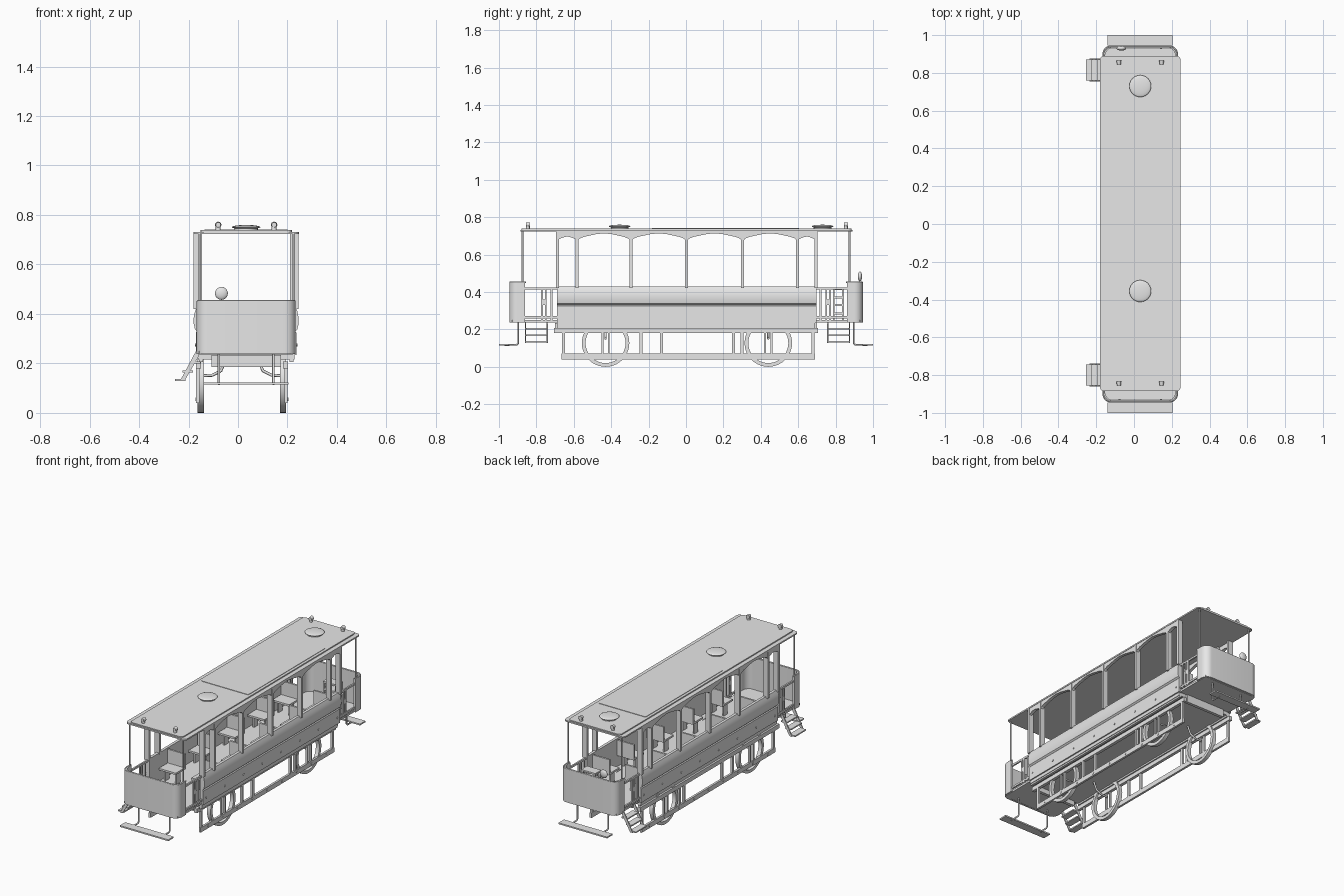
import bpy, bmesh, math
from mathutils import Vector, Matrix

old = bpy.data.objects.get("Cube")
if old:
    bpy.data.objects.remove(old, do_unlink=True)

CX = 0.033       # centre line of the car body
TRUCK = -0.017   # running gear offset from that line
SIDES = (-1, 1)

paint = bpy.data.materials.new("light_grey")
paint.use_nodes = True
GREY = (0.8, 0.8, 0.8, 1)
paint.diffuse_color = GREY
paint.node_tree.nodes["Principled BSDF"].inputs["Base Color"].default_value = GREY


def finish(name, bm, smooth=False):
    bmesh.ops.recalc_face_normals(bm, faces=bm.faces[:])
    me = bpy.data.meshes.new(name)
    bm.to_mesh(me)
    bm.free()
    me.materials.append(paint)
    ob = bpy.data.objects.new(name, me)
    bpy.context.collection.objects.link(ob)
    if smooth:
        bpy.ops.object.select_all(action="DESELECT")
        ob.select_set(True)
        bpy.context.view_layer.objects.active = ob
        bpy.ops.object.shade_smooth_by_angle(angle=math.radians(35))
    return ob


def add_box(bm, x, y, z):
    """Box from three (low, high) ranges, x relative to the centre line."""
    size = [r[1] - r[0] for r in (x, y, z)]
    mid = Vector([sum(r) / 2 for r in (x, y, z)]) + Vector((CX, 0, 0))
    bmesh.ops.create_cube(bm, size=1, matrix=Matrix.Translation(mid) @ Matrix.Diagonal((*size, 1)))


def boxes(name, items):
    bm = bmesh.new()
    for item in items:
        add_box(bm, *item)
    return finish(name, bm)


def span(mid, half):
    return (mid - half, mid + half)


def add_prism(bm, pts, place, a, b):
    """Extrude a 2D outline between a and b; place maps (u, v, depth) to xyz."""
    lo = [bm.verts.new(place(u, v, a)) for u, v in pts]
    hi = [bm.verts.new(place(u, v, b)) for u, v in pts]
    bm.faces.new(lo)
    bm.faces.new(hi)
    for i in range(len(pts)):
        j = (i + 1) % len(pts)
        bm.faces.new((lo[i], lo[j], hi[j], hi[i]))


def along_y(u, v, d):
    return (CX + u, d, v)


def along_x(u, v, d):
    return (CX + d, u, v)


def along_z(u, v, d):
    return (CX + u, v, d)


def rounded(half_x, y0, y1, r):
    """Plan outline of a rectangle with rounded corners."""
    pts = []
    for k, (sx, y) in enumerate(((1, y1 - r), (-1, y1 - r), (-1, y0 + r), (1, y0 + r))):
        for i in range(5):
            a = math.pi / 2 * (k + i / 4)
            pts.append((sx * (half_x - r) + r * math.cos(a), y + r * math.sin(a)))
    return pts


def add_cyl(bm, centre, r, depth, axis="Z", r2=None, seg=24):
    rot = {"X": Matrix.Rotation(math.pi / 2, 4, "Y"), "Y": Matrix.Rotation(math.pi / 2, 4, "X"),
           "Z": Matrix.Identity(4)}[axis]
    pos = Matrix.Translation((CX + centre[0], centre[1], centre[2]))
    bmesh.ops.create_cone(bm, cap_ends=True, segments=seg, radius1=r,
                          radius2=r if r2 is None else r2, depth=depth, matrix=pos @ rot)


def add_ball(bm, centre, r, scale):
    pos = Matrix.Translation((CX + centre[0], centre[1], centre[2]))
    bmesh.ops.create_uvsphere(bm, u_segments=24, v_segments=12, radius=r,
                              matrix=pos @ Matrix.Diagonal((*scale, 1)))


def tube(name, pts, r):
    cu = bpy.data.curves.new(name, "CURVE")
    cu.dimensions = "3D"
    cu.bevel_depth = r
    cu.bevel_resolution = 2
    cu.use_fill_caps = True
    sp = cu.splines.new("POLY")
    sp.points.add(len(pts) - 1)
    for p, co in zip(sp.points, pts):
        p.co = (CX + co[0], co[1], co[2], 1)
    cu.materials.append(paint)
    ob = bpy.data.objects.new(name, cu)
    bpy.context.collection.objects.link(ob)


# Floor of the saloon and of both platforms
boxes("floor", [((-0.195, 0.195), (-0.69, 0.69), (0.215, 0.24)),
                ((-0.19, 0.19), (-0.93, 0.93), (0.237, 0.25))])

# Side walls: flat lower panel, bulged waist panel
wall = [(0.18, 0.235), (0.203, 0.235), (0.203, 0.325), (0.198, 0.33), (0.207, 0.338), (0.212, 0.36),
        (0.212, 0.385), (0.207, 0.41), (0.198, 0.43), (0.18, 0.43)]
bm = bmesh.new()
for s in SIDES:
    add_prism(bm, [(s * u, v) for u, v in wall], along_y, -0.69, 0.698)
    for i in range(8):
        add_cyl(bm, (s * 0.203, -0.66 + i * 0.19, 0.275), 0.006, 0.008, "X", seg=10)
finish("side_walls", bm, True)

# Window pillars and arched headers
posts = [-0.688, -0.582, -0.295, 0.003, 0.303, 0.597, 0.695]
boxes("window_pillars", [(span(s * 0.195, 0.017), span(y, 0.008), (0.42, 0.73))
                         for s in SIDES for y in posts])
arch = [(0, 0.67), (0.05, 0.686), (0.13, 0.695), (0.35, 0.709), (0.5, 0.714)]
arch += [(1 - t, z) for t, z in arch[-2::-1]]
bm = bmesh.new()
for s in SIDES:
    for a, b in zip(posts, posts[1:]):
        rise = 0.6 if b - a < 0.15 else 1
        outline = [(a + (b - a) * t, 0.67 + (z - 0.67) * rise) for t, z in arch] + [(b, 0.73), (a, 0.73)]
        add_prism(bm, outline, along_x, s * 0.19, s * 0.21)
finish("window_headers", bm)

# Stepped roof with a thin centre panel, domed vents and marker lamps
bm = bmesh.new()
add_prism(bm, rounded(0.213, -0.885, 0.89, 0.02), along_z, 0.723, 0.732)
add_prism(bm, rounded(0.185, -0.88, 0.885, 0.02), along_z, 0.73, 0.739)
finish("roof", bm)
bm = bmesh.new()
add_prism(bm, rounded(0.168, -0.183, 0.603, 0.01), along_z, 0.735, 0.742)
finish("roof_panel", bm)
bm = bmesh.new()
for y in (-0.355, 0.73):
    add_cyl(bm, (0, y, 0.743), 0.047, 0.012)
    add_ball(bm, (0, y, 0.751), 0.058, (1, 1, 0.15))
finish("roof_vents", bm, True)
bm = bmesh.new()
for x in (-0.113, 0.113):
    for y in (-0.845, 0.855):
        add_cyl(bm, (x, y, 0.747), 0.01, 0.02, seg=12)
        add_cyl(bm, (x, y, 0.76), 0.013, 0.022, "Y", r2=0.01, seg=16)
finish("marker_lamps", bm, True)

# Curved end aprons with a rim
for e, end in ((-1, "front"), (1, "rear")):
    path = [(0.2, 0.86)]
    for i in range(9):
        a = math.pi / 2 * i / 8
        path.append((0.155 + 0.045 * math.cos(a), 0.9 + 0.045 * math.sin(a)))
    path += [(-x, y) for x, y in path[::-1]]
    inner = [(x * 0.93, y - 0.012 * (y > 0.87)) for x, y in path]
    bm = bmesh.new()
    add_prism(bm, path + inner[::-1], lambda u, v, d: (CX + u, e * v, d), 0.238, 0.453)
    finish(end + "_apron", bm, True)
    tube(end + "_rim", [(x * 0.98, e * (y - 0.005), 0.452) for x, y in path], 0.004)

    # Platform posts holding the roof
    for s in SIDES:
        tube(end + "_platform_post", [(s * 0.19, e * 0.875, 0.25), (s * 0.19, e * 0.875, 0.73)], 0.005)

    # Platform gates
    gate = []
    for s in SIDES:
        x = span(s * 0.19, 0.005)
        ends = sorted((e * 0.69, e * 0.865))
        gate += [(x, ends, span(z, 0.006)) for z in (0.265, 0.418)]
        gate += [(x, span(e * y, 0.005), (0.25, 0.42)) for y in (0.72, 0.75, 0.77)]
        gate.append((x, span(e * 0.76, 0.012), (0.33, 0.36)))
    boxes(end + "_gates", gate)

    # Bumper plate on bent brackets
    boxes(end + "_bumper", [((-0.172, 0.172), sorted((e * 0.945, e)), (0.114, 0.123))])
    for x in (-0.11, 0.11):
        tube(end + "_bumper_bracket", [(x, e * 0.97, 0.117), (x, e * 0.905, 0.118),
             (x, e * 0.897, 0.126), (x, e * 0.897, 0.24)], 0.005)

    # Boarding steps on one side
    y0 = e * 0.808 + 0.008
    treads = [((-0.287 + i * 0.03, -0.245 + i * 0.03), span(y0, 0.055), span(0.133 + i * 0.035, 0.004))
              for i in range(3)]
    boxes(end + "_steps", treads)
    bm = bmesh.new()
    rail = [(-0.268, 0.128), (-0.25, 0.128), (-0.192, 0.228), (-0.192, 0.25), (-0.203, 0.25)]
    for s in SIDES:
        y = y0 + s * 0.058
        add_prism(bm, rail, along_y, y - 0.003, y + 0.003)
    finish(end + "_step_sides", bm)

# Rear equipment rack and lamp
rack = [((0.02, 0.12), span(0.815, 0.03), span(z, 0.005)) for z in (0.285, 0.33, 0.37, 0.415)]
rack += [(span(x, 0.006), span(y, 0.005), (0.25, 0.42)) for x in (0.026, 0.114) for y in (0.79, 0.84)]
boxes("equipment_rack", rack)
bm = bmesh.new()
add_ball(bm, (-0.1, 0.93, 0.483), 0.026, (1, 0.45, 1))
finish("rear_lamp", bm, True)

# Two columns of passenger seats
seats = []
for y in (-0.6, -0.3, 0, 0.3, 0.55):
    for x in (-0.115, 0.115):
        seats.append((span(x, 0.06), (y, y + 0.1), (0.325, 0.337)))
        seats.append((span(x, 0.06), (y + 0.09, y + 0.102), (0.325, 0.425)))
        seats += [(span(x + k, 0.005), (y + 0.03, y + 0.07), (0.24, 0.33)) for k in (-0.04, 0.04)]
boxes("seats", seats)

# Chassis: upper rails, cross beams and hanging side frames
chassis = []
for s in SIDES:
    x = span(TRUCK + s * 0.178, 0.007)
    chassis.append((span(TRUCK + s * 0.176, 0.01), (-0.705, 0.705), (0.18, 0.207)))
    chassis.append((span(s * 0.183, 0.008), (-0.69, 0.69), (0.205, 0.237)))
    chassis.append((x, (-0.665, 0.69), (0.04, 0.07)))
    chassis += [(x, span(y, 0.008), (0.05, 0.19)) for y in (-0.655, -0.24, -0.13, 0.255, 0.3, 0.68)]
    chassis += [(x, span(y + k, 0.005), (0.05, 0.19)) for y in (-0.43, 0.44) for k in (-0.017, 0.017)]
chassis += [((-0.14, 0.14), span(y, 0.01), (0.185, 0.235)) for y in (-0.69, 0.69)]
boxes("chassis", chassis)
bm = bmesh.new()
for s in SIDES:
    for i in range(9):
        add_cyl(bm, (TRUCK + s * 0.185, -0.59 + i * 0.15, 0.055), 0.007, 0.006, "X", seg=10)
finish("frame_bolts", bm, True)

# Ring wheels and the bent stays behind them
bm = bmesh.new()
n = 40
for s in SIDES:
    for y in (-0.43, 0.44):
        loops = []
        for r, x in ((0.127, 0.154), (0.127, 0.179), (0.107, 0.179), (0.107, 0.154)):
            loops.append([bm.verts.new((CX + TRUCK + s * x, y + r * math.cos(2 * math.pi * i / n),
                                        0.127 + r * math.sin(2 * math.pi * i / n))) for i in range(n)])
        for a, b in zip(loops, loops[1:] + loops[:1]):
            for i in range(n):
                j = (i + 1) % n
                bm.faces.new((a[i], a[j], b[j], b[i]))
        tube("wheel_stay", [(TRUCK + s * x, y, z) for x, z in
             ((0.17, 0.15), (0.12, 0.152), (0.085, 0.17), (0.065, 0.215))], 0.006)
finish("wheels", bm, True)
